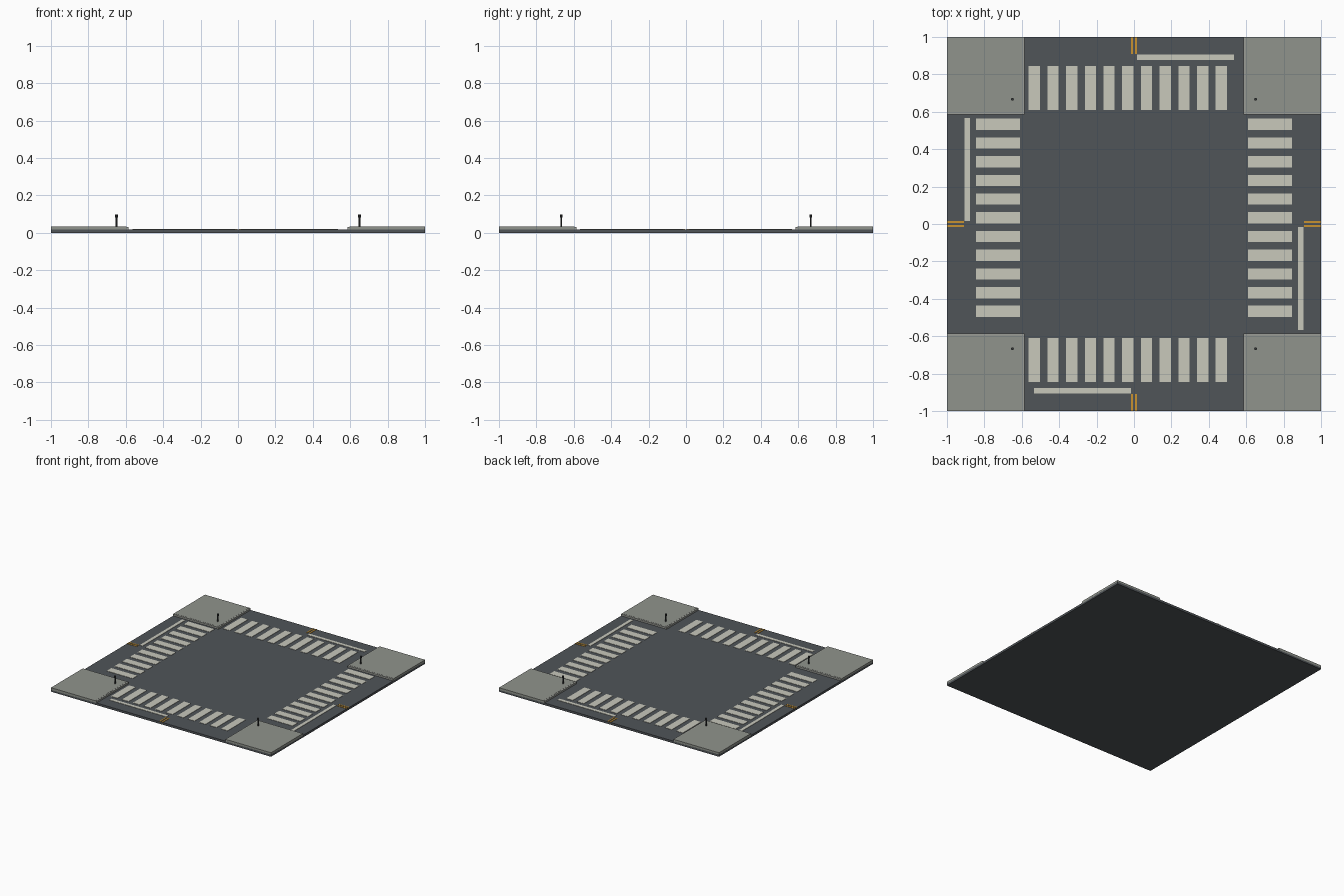
import bpy, bmesh, math
from mathutils import Matrix, Vector

if "Cube" in bpy.data.objects:
    bpy.data.objects.remove(bpy.data.objects["Cube"])


def material(name, rgb):
    m = bpy.data.materials.new(name)
    m.diffuse_color = (*rgb, 1)
    m.use_nodes = True
    m.node_tree.nodes["Principled BSDF"].inputs["Base Color"].default_value = m.diffuse_color
    return m


ASPHALT = material("asphalt", (0.08, 0.089, 0.098))
CONCRETE = material("sidewalk concrete", (0.28, 0.295, 0.265))
CURB = material("curb stone", (0.33, 0.34, 0.31))
WHITE = material("white paint", (0.58, 0.58, 0.50))
YELLOW = material("yellow paint", (0.58, 0.29, 0.03))
METAL = material("dark metal", (0.035, 0.038, 0.04))


def finish(name, bm, mat):
    me = bpy.data.meshes.new(name)
    bm.to_mesh(me)
    bm.free()
    me.materials.append(mat)
    ob = bpy.data.objects.new(name, me)
    bpy.context.collection.objects.link(ob)
    return ob


def boxes(name, mat, items):
    """Several boxes (x0, x1, y0, y1, z0, z1) in one object."""
    bm = bmesh.new()
    for x0, x1, y0, y1, z0, z1 in items:
        size = Matrix.Diagonal((abs(x1 - x0), abs(y1 - y0), z1 - z0, 1))
        mid = Matrix.Translation(((x0 + x1) / 2, (y0 + y1) / 2, (z0 + z1) / 2))
        bmesh.ops.create_cube(bm, size=1, matrix=mid @ size)
    return finish(name, bm, mat)


ROAD, PAINT, WALK = 0.018, 0.0205, 0.033
SIGNS = [(sx, sy) for sx in (-1, 1) for sy in (-1, 1)]

# Road slab
boxes("road_slab", ASPHALT, [(-1, 1, -1, 1, 0, ROAD)])

# Raised corner sidewalks with curb strips on the street sides
boxes("sidewalk_corners", CONCRETE,
      [(sx * 0.597, sx, sy * 0.597, sy, ROAD - 0.004, WALK) for sx, sy in SIGNS])
boxes("curbs", CURB,
      [(sx * 0.585, sx * 0.597, sy * 0.585, sy, ROAD - 0.004, WALK - 0.001) for sx, sy in SIGNS]
      + [(sx * 0.597, sx, sy * 0.585, sy * 0.597, ROAD - 0.004, WALK - 0.001) for sx, sy in SIGNS])

# Crosswalk stripes on the four arms
stripes = []
for s in (-1, 1):
    for i in range(11):
        c = -0.533 + 0.1 * i
        stripes.append((c - 0.03, c + 0.03, s * 0.61, s * 0.845, ROAD - 0.001, PAINT))
        stripes.append((s * 0.61, s * 0.845, -c - 0.03, -c + 0.03, ROAD - 0.001, PAINT))
boxes("crosswalk_stripes", WHITE, stripes)

# Stop lines on the approach lanes
stops = []
for s in (-1, 1):
    stops.append((s * 0.016, s * 0.535, s * 0.878, s * 0.905, ROAD - 0.001, PAINT))
    stops.append((s * 0.878, s * 0.905, -s * 0.016, -s * 0.567, ROAD - 0.001, PAINT))
boxes("stop_lines", WHITE, stops)

# Double yellow centre lines
lines = []
for s in (-1, 1):
    for t in (-1, 1):
        lines.append((t * 0.006, t * 0.016, s * 0.91, s, ROAD - 0.001, PAINT))
        lines.append((s * 0.91, s, t * 0.006, t * 0.016, ROAD - 0.001, PAINT))
boxes("centre_lines", YELLOW, lines)

# Corner posts with a small head
bm = bmesh.new()
for sx, sy in SIGNS:
    for r, z0, z1 in ((0.005, WALK - 0.003, 0.085), (0.0075, 0.081, 0.097)):
        bmesh.ops.create_cone(bm, cap_ends=True, segments=8, radius1=r, radius2=r, depth=z1 - z0,
                              matrix=Matrix.Translation((sx * 0.65, sy * 0.667, (z0 + z1) / 2)))
finish("corner_posts", bm, METAL)
